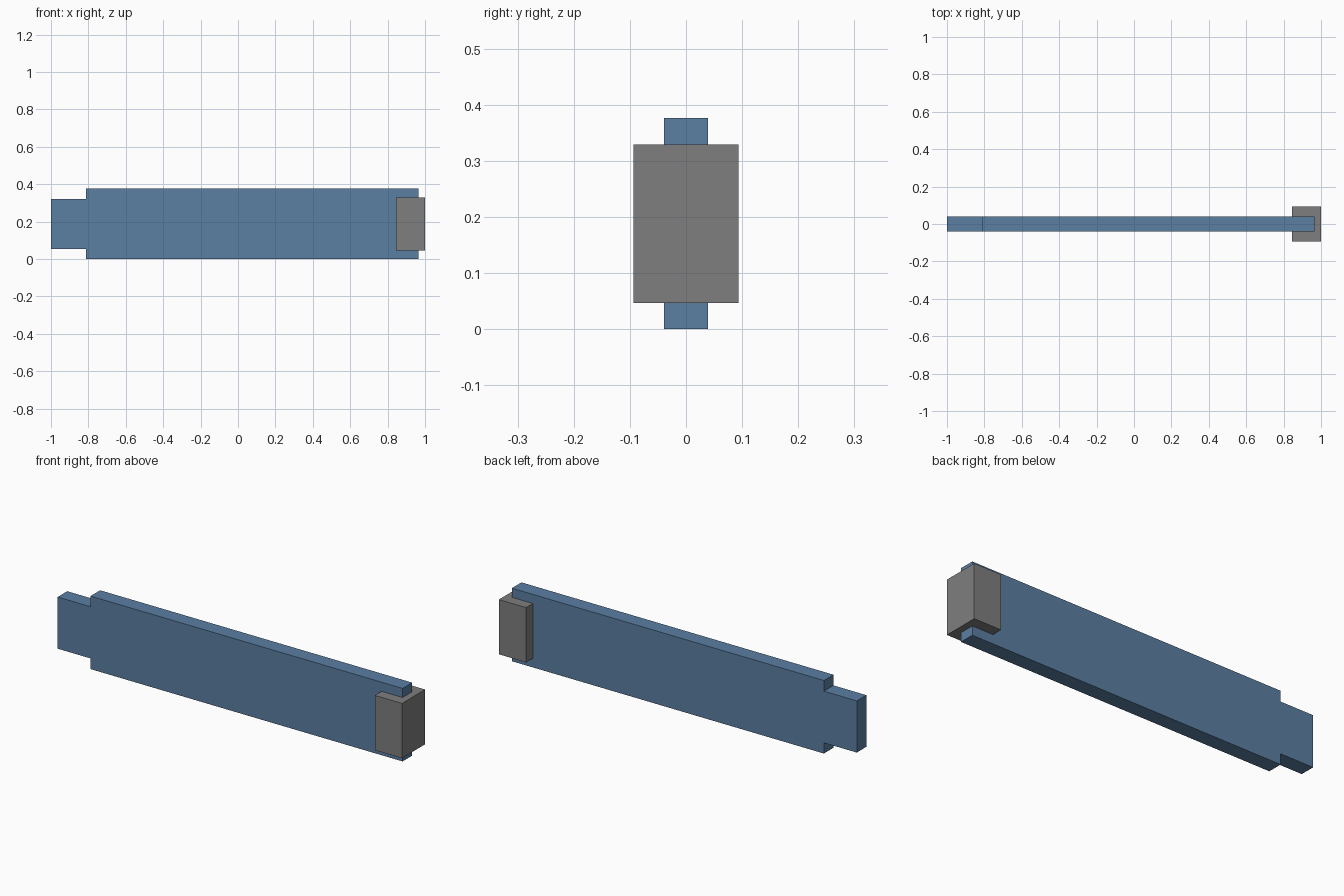
import bpy
import bmesh

cube = bpy.data.objects.get("Cube")
if cube:
    bpy.data.objects.remove(cube, do_unlink=True)


def make_material(name, colour):
    mat = bpy.data.materials.new(name)
    mat.use_nodes = True
    mat.diffuse_color = colour
    mat.node_tree.nodes["Principled BSDF"].inputs["Base Color"].default_value = colour
    return mat


def extrude_profile(name, outline, half_depth, mat):
    """Extrude an x-z outline evenly to both sides of y = 0."""
    bm = bmesh.new()
    face = bm.faces.new([bm.verts.new((x, -half_depth, z)) for x, z in outline])
    result = bmesh.ops.extrude_face_region(bm, geom=[face])
    moved = [g for g in result["geom"] if isinstance(g, bmesh.types.BMVert)]
    bmesh.ops.translate(bm, verts=moved, vec=(0, 2 * half_depth, 0))
    bmesh.ops.recalc_face_normals(bm, faces=bm.faces)
    mesh = bpy.data.meshes.new(name)
    bm.to_mesh(mesh)
    bm.free()
    mesh.materials.append(mat)
    obj = bpy.data.objects.new(name, mesh)
    bpy.context.collection.objects.link(obj)
    return obj


blue = make_material("steel blue", (0.105, 0.209, 0.361, 1))
grey = make_material("mid grey", (0.21, 0.21, 0.21, 1))

# Symmetric about the horizontal centre line
mid = 0.188


def mirrored(lower):
    """Complete a lower outline by mirroring it across the centre line."""
    return [(x, mid - h) for x, h in lower] + [(x, mid + h) for x, h in reversed(lower)]


# Long plank with a narrower tongue at one end
plank = mirrored([(-1, 0.133), (-0.813, 0.133), (-0.813, mid), (0.965, mid)])
extrude_profile("plank", plank, 0.039, blue)

# Block wrapped around the other end
block = mirrored([(0.845, 0.141), (1, 0.141)])
extrude_profile("end_block", block, 0.094, grey)
